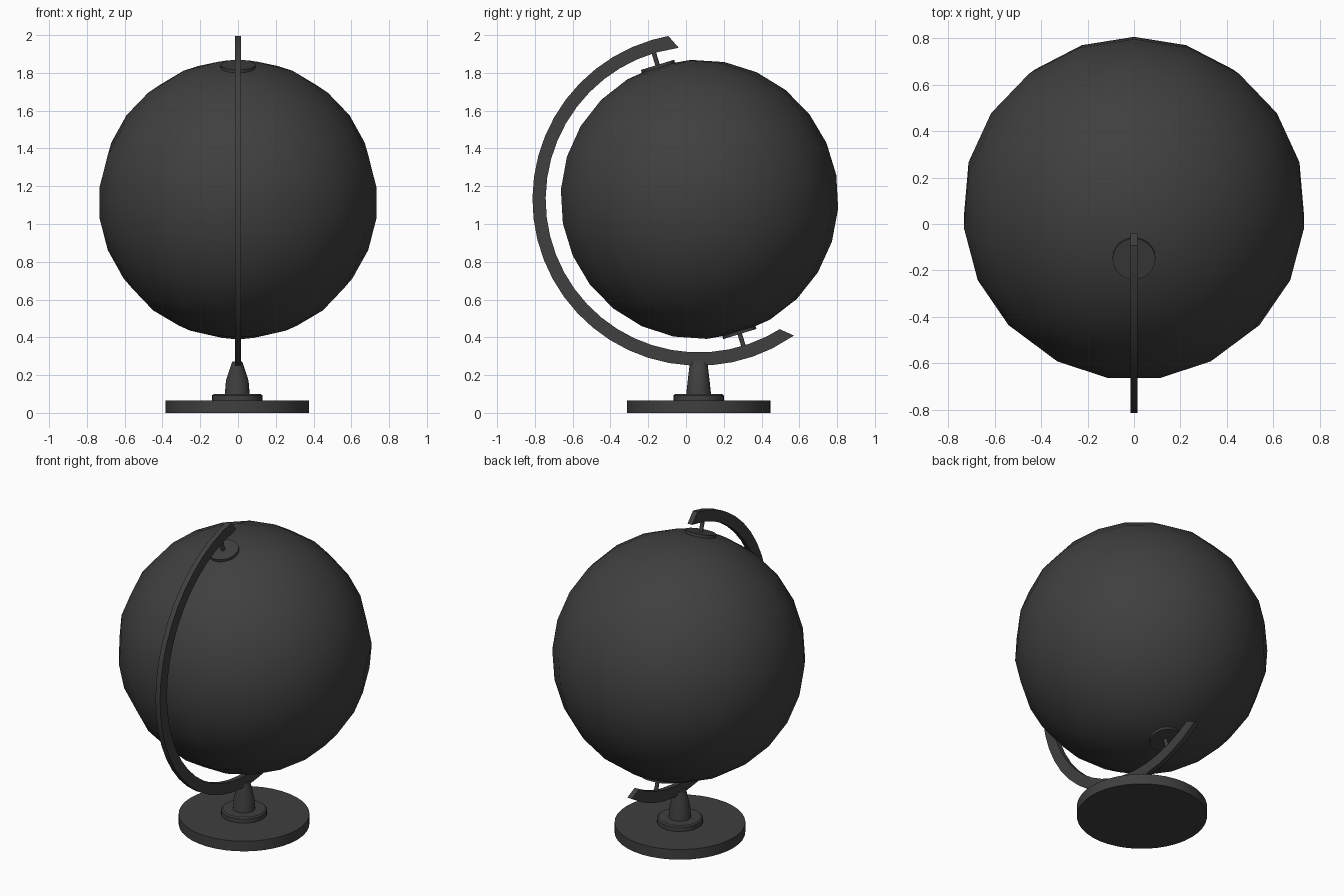
import bpy, bmesh
from math import sin, cos, pi, radians
from mathutils import Matrix, Vector

cube = bpy.data.objects.get("Cube")
if cube:
    bpy.data.objects.remove(cube)

CENTRE = Vector((0, 0.067, 1.13))
RADIUS = 0.74
TILT = Matrix.Rotation(radians(17), 4, 'X')

charcoal = bpy.data.materials.new("charcoal")
charcoal.use_nodes = True
charcoal.diffuse_color = (0.05, 0.05, 0.05, 1)
charcoal.node_tree.nodes["Principled BSDF"].inputs["Base Color"].default_value = (0.05, 0.05, 0.05, 1)


def finish(name, bm, matrix, angle=35):
    bmesh.ops.recalc_face_normals(bm, faces=bm.faces)
    mesh = bpy.data.meshes.new(name)
    bm.to_mesh(mesh)
    bm.free()
    mesh.materials.append(charcoal)
    obj = bpy.data.objects.new(name, mesh)
    bpy.context.collection.objects.link(obj)
    obj.matrix_world = matrix
    bpy.ops.object.select_all(action='DESELECT')
    obj.select_set(True)
    bpy.context.view_layer.objects.active = obj
    bpy.ops.object.shade_smooth_by_angle(angle=radians(angle))
    return obj


def loft(bm, rings, closed_ends=True):
    """Skin a list of equal-sized point loops."""
    loops = [[bm.verts.new(p) for p in ring] for ring in rings]
    for a, b in zip(loops, loops[1:]):
        for i in range(len(a)):
            j = (i + 1) % len(a)
            bm.faces.new((a[i], a[j], b[j], b[i]))
    if closed_ends:
        bm.faces.new(loops[0])
        bm.faces.new(loops[-1])


def turned(name, profile, matrix, sides=32):
    """Lathe a profile of (x radius, y radius, height) rings."""
    bm = bmesh.new()
    turns = [2 * pi * i / sides for i in range(sides)]
    loft(bm, [[(rx * cos(t), ry * sin(t), z) for t in turns] for rx, ry, z in profile])
    return finish(name, bm, matrix)


# Globe ball, tilted on its axis
bm = bmesh.new()
bmesh.ops.create_uvsphere(bm, u_segments=19, v_segments=13, radius=RADIUS)
finish("globe_ball", bm, Matrix.Translation(CENTRE) @ TILT, 60)

# Washer and axle pin at each pole
for label, flip in (("top", 0), ("bottom", pi)):
    pole = Matrix.Translation(CENTRE) @ TILT @ Matrix.Rotation(flip, 4, 'X')
    turned(label + "_washer", [(0.092, 0.092, 0.715), (0.092, 0.092, 0.745)], pole, 24)
    turned(label + "_axle_pin", [(0.012, 0.012, 0.72), (0.012, 0.012, 0.82)], pole, 12)

# Curved arm of rectangular section, with slanted ends
STEPS = 28
start, end = radians(33.5), radians(-171)
rings = []
for i in range(STEPS + 1):
    a = start + (end - start) * i / STEPS
    skew = radians(1.5 if i in (0, STEPS) else 0)
    ring = []
    for x, r, d in ((-1, 0.81, -1), (1, 0.81, -1), (1, 0.88, 1), (-1, 0.88, 1)):
        t = a + d * skew
        ring.append((0.016 * x, r * sin(t), -r * cos(t)))
    rings.append(ring)
bm = bmesh.new()
loft(bm, rings)
finish("curved_arm", bm, Matrix.Translation(CENTRE))

# Stand: base disc, collar and a post pinched at the top
foot = Matrix.Translation((-0.004, CENTRE.y, 0))
turned("base_disc", [(0.38, 0.38, 0), (0.38, 0.38, 0.065)], foot, 40)
turned("base_collar", [(0.133, 0.133, 0.06), (0.133, 0.133, 0.093), (0.125, 0.125, 0.1)], foot)
turned("post", [(0.066, 0.066, 0.095), (0.06, 0.058, 0.17),
                (0.044, 0.052, 0.22), (0.026, 0.046, 0.272)], foot)
